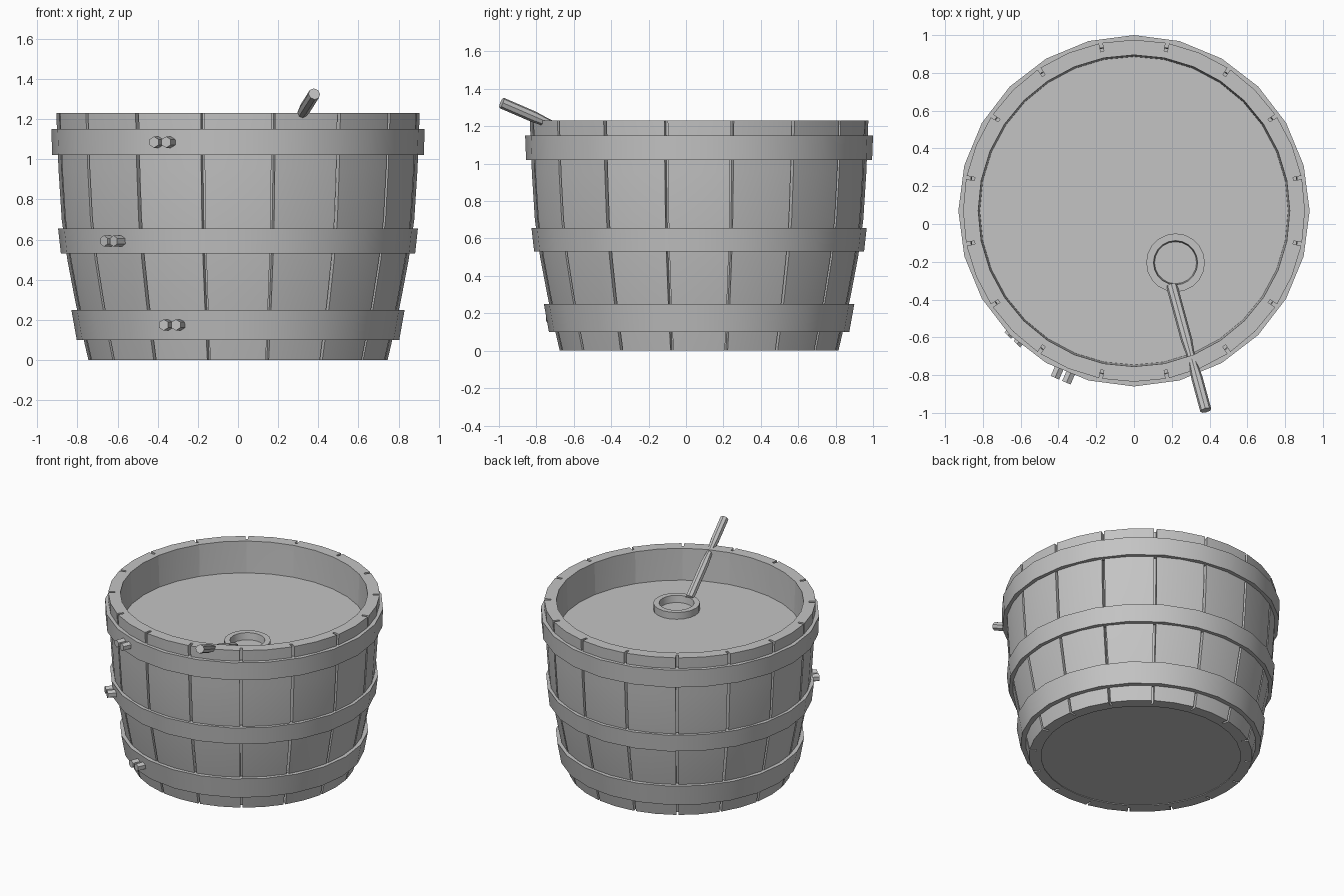
import bpy
import bmesh
from math import sin, cos, pi, radians
from mathutils import Vector

cube = bpy.data.objects.get("Cube")
if cube:
    bpy.data.objects.remove(cube, do_unlink=True)

CENTRE = Vector((0, 0.07, 0))
LID_Z = 1.0

grey = bpy.data.materials.new("plain grey")
grey.use_nodes = True
grey.diffuse_color = (0.55, 0.55, 0.55, 1)
grey.node_tree.nodes["Principled BSDF"].inputs["Base Color"].default_value = grey.diffuse_color


def finish(name, bm, location):
    """Turn a bmesh into a shaded, coloured object."""
    bmesh.ops.recalc_face_normals(bm, faces=bm.faces)
    mesh = bpy.data.meshes.new(name)
    bm.to_mesh(mesh)
    bm.free()
    mesh.materials.append(grey)
    obj = bpy.data.objects.new(name, mesh)
    obj.location = location
    bpy.context.collection.objects.link(obj)
    bpy.ops.object.select_all(action='DESELECT')
    obj.select_set(True)
    bpy.context.view_layer.objects.active = obj
    bpy.ops.object.shade_smooth_by_angle(angle=radians(30))
    return obj


def skin(bm, rings, closed=False):
    """Bridge equal rings of points, capping the ends unless closed."""
    rows = [[bm.verts.new(p) for p in ring] for ring in rings]
    n = len(rows[0])
    pairs = list(zip(rows, rows[1:]))
    if closed:
        pairs.append((rows[-1], rows[0]))
    else:
        bm.faces.new(rows[0])
        bm.faces.new(rows[-1])
    for a, b in pairs:
        for i in range(n):
            j = (i + 1) % n
            bm.faces.new((a[i], a[j], b[j], b[i]))


def circle(r, z, sides):
    return [(r * cos(2 * pi * i / sides), r * sin(2 * pi * i / sides), z)
            for i in range(sides)]


def lathe(name, profile, sides, location, closed=False):
    bm = bmesh.new()
    skin(bm, [circle(r, z, sides) for r, z in profile], closed)
    return finish(name, bm, location)


# Bulging staves, with grooves between their outer faces
STAVES = 16
half = pi / STAVES
edge = half - 0.010
wall = [(0, 0.745), (0.15, 0.78), (0.3, 0.812), (0.5, 0.85),
        (0.7, 0.878), (0.95, 0.894), (1.23, 0.905)]


def stave_section(turn, r, z):
    groove, inner = r - 0.045, r - 0.08
    shape = [(-edge, r), (0, r), (edge, r), (edge, groove), (half, groove),
             (half, inner), (0, inner), (-half, inner), (-half, groove), (-edge, groove)]
    return [(d * cos(turn + a), d * sin(turn + a), z) for a, d in shape]


bm = bmesh.new()
for k in range(STAVES):
    skin(bm, [stave_section(2 * half * k, r, z) for z, r in wall])
finish("staves", bm, CENTRE)

# Lid and base boards
lathe("lid", [(0.825, LID_Z - 0.04), (0.825, LID_Z)], 32, CENTRE)
lathe("base", [(0.68, 0.006), (0.69, 0.05)], 32, CENTRE)

# Hoops, each with a pair of hexagonal bolts pointing outwards
hoops = [("bottom", 0.10, 0.25, 0.803, 0.83, 23.1),
         ("middle", 0.53, 0.655, 0.882, 0.896, 43.3),
         ("top", 1.02, 1.15, 0.925, 0.93, 23.4)]
for label, z0, z1, r0, r1, angle in hoops:
    lathe(label + "_hoop", [(r0, z0), (r1, z1), (r1 - 0.045, z1), (r0 - 0.045, z0)],
          24, CENTRE, closed=True)
    a = radians(angle)
    out = Vector((-sin(a), -cos(a), 0))
    side = Vector((cos(a), -sin(a), 0))
    middle = CENTRE + out * (r0 + r1) / 2 + Vector((0, 0, (z0 + z1) / 2))
    for tag, shift in (("left", 0.033), ("right", -0.033)):
        bolt = lathe(f"{label}_bolt_{tag}", [(0.028, -0.03), (0.028, 0.05)], 6,
                     middle + side * shift)
        bolt.rotation_euler = out.to_track_quat('Z', 'X').to_euler()

# Raised collar around the hole in the lid
lathe("collar", [(0.155, LID_Z - 0.01), (0.155, LID_Z + 0.05),
                 (0.117, LID_Z + 0.05), (0.11, LID_Z - 0.01)],
      20, (0.22, -0.205, 0), closed=True)

# Leaning handle with a narrowed waist
foot, tip = Vector((0.2, -0.326, 1.04)), Vector((0.38, -0.986, 1.325))
length = (tip - foot).length
handle = lathe("handle", [(r, t * length) for t, r in
                          ((0, 0.03), (0.44, 0.03), (0.55, 0.022), (0.62, 0.022),
                           (0.74, 0.03), (1, 0.03))], 8, foot)
handle.rotation_euler = (tip - foot).to_track_quat('Z', 'Y').to_euler()
